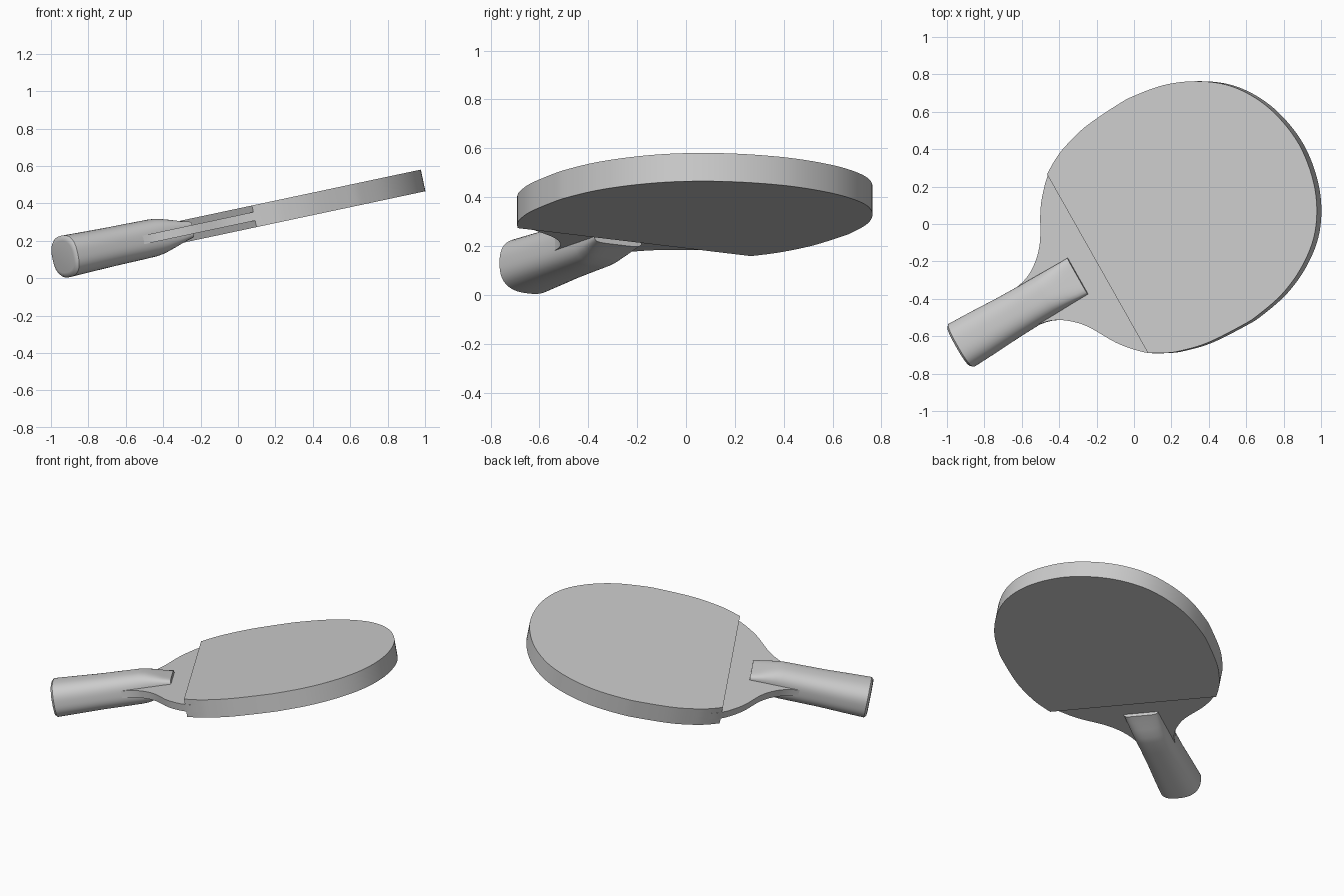
import bpy, bmesh, math
from mathutils import Matrix, Vector

if "Cube" in bpy.data.objects:
    bpy.data.objects.remove(bpy.data.objects["Cube"])

# Pose: paddle lies tilted up toward +x and turned 30 degrees
POSE = (Matrix.Translation((0, 0, 0.3126)) @ Matrix.Rotation(math.radians(-12), 4, 'Y')
        @ Matrix.Rotation(math.radians(30), 4, 'Z') @ Matrix.Translation((0, -0.09, 0)))


def spline(pts, steps=5):
    """Catmull-Rom through 2D points, end points doubled."""
    p = [Vector(q) for q in pts]
    p = [2 * p[0] - p[1]] + p + [2 * p[-1] - p[-2]]
    out = []
    for i in range(1, len(p) - 2):
        a, b, c, d = p[i - 1:i + 3]
        for s in range(steps):
            t = s / steps
            out.append(0.5 * (2 * b + (c - a) * t + (2 * a - 5 * b + 4 * c - d) * t * t
                              + (3 * b - a - 3 * c + d) * t ** 3))
    return out + [p[-2]]


def finish(name, bm, angle=35):
    bmesh.ops.recalc_face_normals(bm, faces=bm.faces)
    me = bpy.data.meshes.new(name)
    bm.to_mesh(me)
    bm.free()
    ob = bpy.data.objects.new(name, me)
    bpy.context.collection.objects.link(ob)
    ob.matrix_world = POSE
    bpy.ops.object.select_all(action='DESELECT')
    ob.select_set(True)
    bpy.context.view_layer.objects.active = ob
    bpy.ops.object.shade_smooth_by_angle(angle=math.radians(angle))
    return ob


def slab(name, outline, z0, z1):
    bm = bmesh.new()
    face = bm.faces.new([bm.verts.new((p.x, p.y, z0)) for p in outline])
    ext = bmesh.ops.extrude_face_region(bm, geom=[face])
    top = [v for v in ext['geom'] if isinstance(v, bmesh.types.BMVert)]
    bmesh.ops.translate(bm, verts=top, vec=(0, 0, z1 - z0))
    return finish(name, bm)


def mirrored(half):
    """Mirror a half outline across the paddle axis."""
    return half + [(a, -b) for a, b in reversed(half) if b > 1e-4]


# Half outlines: (along paddle, half width)
blade = [(-.268, .552), (-.19, .597), (-.11, .63), (.04, .667), (.25, .681), (.353, .677),
         (.525, .645), (.685, .576), (.823, .473), (.92, .34), (.98, .185), (1.005, 0)]
neck = [(-.8, .105), (-.74, .112), (-.65, .132), (-.57, .178), (-.49, .26), (-.40, .41), (-.33, .495)]

# Rubber sheets on both faces
rubber_outline = spline(mirrored(blade))
slab("top_rubber", rubber_outline, 0.0235, 0.059)
slab("bottom_rubber", rubber_outline, -0.059, -0.0235)

# Wooden core with flared neck
slab("wooden_blade", spline(mirrored(neck + blade)), -0.0235, 0.0235)

# Handle: lofted superellipse sections (position, half width, half height, exponent)
sections = [(-1.155, .105, .085, 2.6), (-1.152, .122, .102, 2.6), (-1.14, .133, .113, 2.6),
            (-1.0, .128, .109, 2.6), (-.85, .120, .105, 2.6), (-.70, .116, .103, 2.7),
            (-.60, .115, .101, 2.8), (-.56, .114, .096, 3.0), (-.50, .113, .078, 3.6),
            (-.45, .112, .060, 5.0), (-.40, .112, .046, 7.0)]
N = 48
bm = bmesh.new()
rings = []
for a, w, h, e in sections:
    ring = []
    for i in range(N):
        t = 2 * math.pi * i / N
        c, s = math.cos(t), math.sin(t)
        r = (abs(c) ** e + abs(s) ** e) ** (-1 / e)
        ring.append(bm.verts.new((a, w * c * r, h * s * r)))
    rings.append(ring)
for r0, r1 in zip(rings, rings[1:]):
    for i in range(N):
        j = (i + 1) % N
        bm.faces.new((r0[i], r0[j], r1[j], r1[i]))
bm.faces.new(rings[0])
bm.faces.new(rings[-1])
finish("handle", bm, 40)
